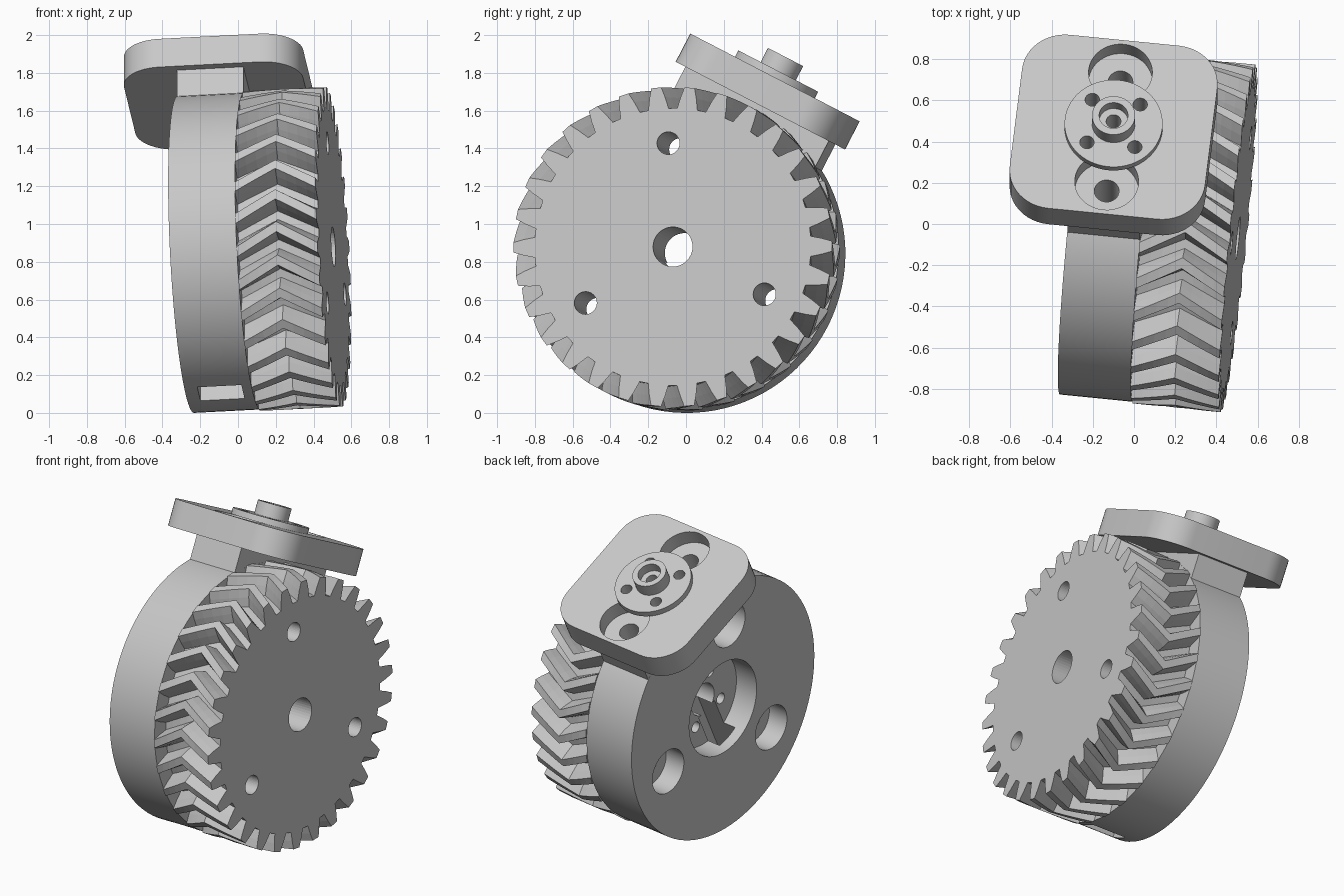
import bpy, bmesh, math
from mathutils import Matrix, Vector

if "Cube" in bpy.data.objects:
    bpy.data.objects.remove(bpy.data.objects["Cube"])

# One grey for the whole part
grey = bpy.data.materials.new("light_grey")
grey.use_nodes = True
grey.diffuse_color = (0.58, 0.58, 0.58, 1)
grey.node_tree.nodes["Principled BSDF"].inputs["Base Color"].default_value = grey.diffuse_color

# Working frame: X along the gear axle, Z towards the mounting plate
up = Vector((0, 0.46, 0.888)).normalized()
axle = Vector((0.994, -0.1, 0.05))
axle = (axle - up * axle.dot(up)).normalized()
frame = Matrix((axle, up.cross(axle), up)).transposed().to_4x4()
frame.translation = (0.505, -0.07, 0.88)

GEAR_W, DRUM_W, DRUM_R = 0.43, 0.356, 0.84
BACK = -GEAR_W - DRUM_W
MID = -GEAR_W - DRUM_W / 2
PLATE_TOP, PLATE_T = 1.045, 0.168


def make(name, bm):
    bmesh.ops.recalc_face_normals(bm, faces=bm.faces)
    mesh = bpy.data.meshes.new(name)
    bm.to_mesh(mesh)
    bm.free()
    mesh.materials.append(grey)
    obj = bpy.data.objects.new(name, mesh)
    bpy.context.collection.objects.link(obj)
    return obj


def loft(name, rings):
    """Closed solid through equal-length rings of points."""
    bm = bmesh.new()
    loops = [[bm.verts.new(p) for p in ring] for ring in rings]
    n = len(loops[0])
    for a, b in zip(loops, loops[1:]):
        for i in range(n):
            j = (i + 1) % n
            bm.faces.new((a[i], a[j], b[j], b[i]))
    bm.faces.new(loops[0])
    bm.faces.new(loops[-1])
    return make(name, bm)


def circle(r, n):
    return [(r * math.cos(2 * math.pi * i / n), r * math.sin(2 * math.pi * i / n)) for i in range(n)]


def rod_x(name, r, x0, x1, y=0, z=0, n=40):
    return loft(name, [[(x, y + a, z + b) for a, b in circle(r, n)] for x in (x0, x1)])


def rod_z(name, r, z0, z1, x=MID, y=0, n=40):
    return loft(name, [[(x + a, y + b, z) for a, b in circle(r, n)] for z in (z0, z1)])


def box(name, x0, x1, y0, y1, z0, z1):
    return loft(name, [[(x0, y0, z), (x1, y0, z), (x1, y1, z), (x0, y1, z)] for z in (z0, z1)])


def cut(obj, cutter):
    """Subtract the cutter and discard it."""
    mod = obj.modifiers.new("cut", 'BOOLEAN')
    mod.operation, mod.solver, mod.object = 'DIFFERENCE', 'EXACT', cutter
    bpy.context.view_layer.objects.active = obj
    bpy.ops.object.modifier_apply(modifier=mod.name)
    bpy.data.objects.remove(cutter)


# Herringbone gear: tooth outline twisted to the middle and back again
TEETH, TIP, FLANK, ROOT, TWIST = 30, 0.848, 0.795, 0.735, 0.145
pitch = 2 * math.pi / TEETH
gap_angle = math.radians(-62.5)
half_tooth = [(ROOT, 0.35), (FLANK, 0.25), (TIP, 0.15)]
tooth = [(r, -f) for r, f in half_tooth] + half_tooth[::-1]
outline = [(r, gap_angle + (t + 0.5 + f) * pitch) for t in range(TEETH) for r, f in tooth]
rings = []
for k in range(9):
    turn = -TWIST * (1 - abs(k - 4) / 4)
    rings.append([(-GEAR_W * k / 8, r * math.cos(a + turn), r * math.sin(a + turn)) for r, a in outline])
gear = loft("herringbone_gear", rings)

# Drum, neck block, rounded mounting plate, horn disc and boss
drum = rod_x("drum", DRUM_R, BACK, -GEAR_W, n=96)
neck = box("neck", BACK + 0.001, -GEAR_W - 0.001, -0.43, 0.43, 0.68, PLATE_TOP - PLATE_T + 0.005)
HALF, CORNER = 0.477, 0.21
profile = []
for q in range(4):
    c = math.pi / 4 + q * math.pi / 2
    cx = math.copysign(HALF - CORNER, math.cos(c))
    cy = math.copysign(HALF - CORNER, math.sin(c))
    for s in range(13):
        a = q * math.pi / 2 + s * math.pi / 24
        profile.append((MID + cx + CORNER * math.cos(a), cy + CORNER * math.sin(a)))
plate = loft("mounting_plate", [[(x, y, z) for x, y in profile] for z in (PLATE_TOP - PLATE_T, PLATE_TOP)])
disc = rod_z("horn_disc", 0.238, PLATE_TOP, PLATE_TOP + 0.038, n=64)
boss = rod_z("horn_boss", 0.105, PLATE_TOP + 0.038, PLATE_TOP + 0.122, n=48)

# Axle bore, recess and wire slot
cut(gear, rod_x("cutter", 0.105, -1, 0.1))
cut(drum, rod_x("cutter", 0.31, BACK - 0.1, BACK + 0.16, n=64))
cut(drum, rod_x("cutter", 0.105, -1, 0.1))
cut(drum, box("cutter", BACK + 0.07, BACK + 0.305, -0.078, 0.078, -1, -0.09))

# Three stepped bolt holes
for k in range(3):
    a = k * 2 * math.pi / 3
    y, z = 0.55 * math.cos(a), 0.55 * math.sin(a)
    for part in (gear, drum):
        cut(part, rod_x("cutter", 0.06, -1, 0.1, y, z))
    cut(drum, rod_x("cutter", 0.145, BACK - 0.1, BACK + 0.14, y, z))

# Plate counterbores and their screw holes
for y in (-0.3, 0.3):
    cut(plate, rod_z("cutter", 0.155, PLATE_TOP - 0.1, PLATE_TOP + 0.1, y=y))
    for part in (plate, neck, drum):
        cut(part, rod_z("cutter", 0.06, 0.64, PLATE_TOP + 0.1, y=y))

# Horn screw holes on the plate disc and in the drum recess
for i in (-1, 1):
    for j in (-1, 1):
        for part in (disc, plate):
            cut(part, rod_z("cutter", 0.035, PLATE_TOP - 0.1, PLATE_TOP + 0.1, MID + i * 0.117, j * 0.117, 24))
        cut(drum, rod_x("cutter", 0.035, BACK, BACK + 0.28, i * 0.125, j * 0.125, 24))

# Stepped hole in the boss
cut(boss, rod_z("cutter", 0.07, PLATE_TOP + 0.06, PLATE_TOP + 0.2))
for part in (boss, disc, plate):
    cut(part, rod_z("cutter", 0.036, PLATE_TOP - 0.08, PLATE_TOP + 0.2, n=24))

# Tilt into place and rest on the ground
parts = [gear, drum, neck, plate, disc, boss]
for obj in parts:
    obj.data.transform(frame)
low = min(v.co.z for obj in parts for v in obj.data.vertices)
for obj in parts:
    obj.data.transform(Matrix.Translation((0, 0, -low)))
    bpy.ops.object.select_all(action='DESELECT')
    obj.select_set(True)
    bpy.context.view_layer.objects.active = obj
    if obj is not gear:
        bpy.ops.object.shade_smooth_by_angle(angle=math.radians(30))
